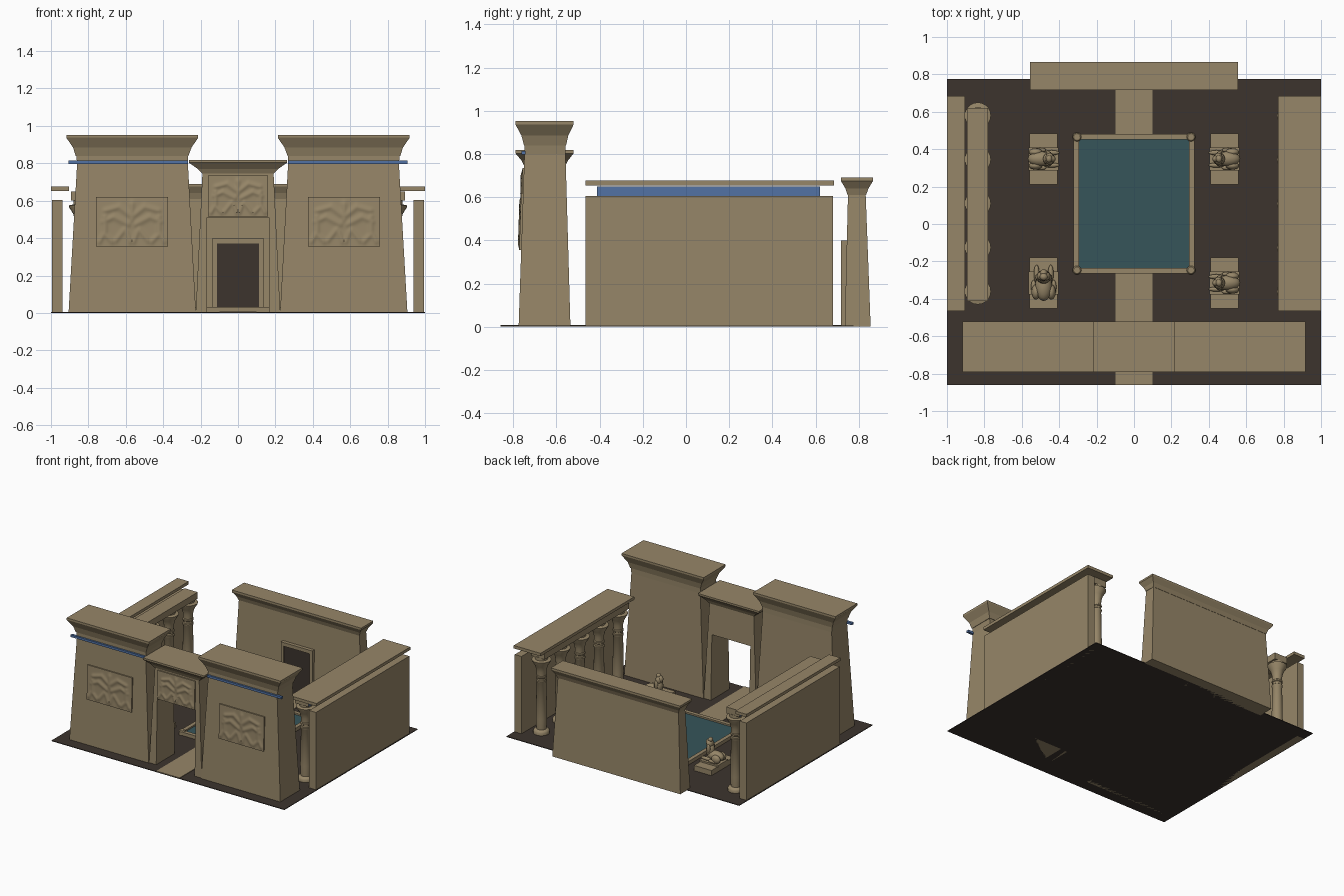
import bpy, bmesh, math
from mathutils import Matrix, Vector

if "Cube" in bpy.data.objects:
    bpy.data.objects.remove(bpy.data.objects["Cube"])


def material(name, rgb):
    m = bpy.data.materials.new(name)
    m.diffuse_color = (*rgb, 1)
    m.use_nodes = True
    m.node_tree.nodes["Principled BSDF"].inputs["Base Color"].default_value = m.diffuse_color
    return m


STONE = material("sandstone", (0.305, 0.238, 0.138))
EARTH = material("dark_earth", (0.045, 0.034, 0.027))
BLUE = material("blue_paint", (0.084, 0.17, 0.376))
WATER = material("pool_water", (0.037, 0.089, 0.102))


def finish(name, bm, *mats, smooth=False):
    bmesh.ops.recalc_face_normals(bm, faces=bm.faces)
    me = bpy.data.meshes.new(name)
    bm.to_mesh(me)
    bm.free()
    for m in mats:
        me.materials.append(m)
    ob = bpy.data.objects.new(name, me)
    bpy.context.collection.objects.link(ob)
    if smooth:
        bpy.ops.object.select_all(action='DESELECT')
        ob.select_set(True)
        bpy.context.view_layer.objects.active = ob
        bpy.ops.object.shade_smooth_by_angle(angle=math.radians(40))
    return ob


def loft(name, layers, mat=STONE, side=1):
    """Stack of rectangles (z, x0, x1, y0, y1); side=-1 mirrors in x."""
    bm = bmesh.new()
    rings = []
    for z, x0, x1, y0, y1 in layers:
        rings.append([bm.verts.new((side * x, y, z))
                      for x, y in ((x0, y0), (x1, y0), (x1, y1), (x0, y1))])
    bm.faces.new(rings[0])
    bm.faces.new(rings[-1])
    for a, b in zip(rings, rings[1:]):
        for i in range(4):
            j = (i + 1) % 4
            bm.faces.new((a[i], a[j], b[j], b[i]))
    return finish(name, bm, mat)


def box(name, x0, x1, y0, y1, z0, z1, mat=STONE, side=1):
    return loft(name, [(z0, x0, x1, y0, y1), (z1, x0, x1, y0, y1)], mat, side)


def lathe(name, profile, x, y, n=20):
    bm = bmesh.new()
    rings = [[bm.verts.new((x + r * math.cos(2 * math.pi * i / n),
                            y + r * math.sin(2 * math.pi * i / n), z))
              for i in range(n)] for r, z in profile]
    bm.faces.new(rings[0])
    bm.faces.new(rings[-1])
    for a, b in zip(rings, rings[1:]):
        for i in range(n):
            j = (i + 1) % n
            bm.faces.new((a[i], a[j], b[j], b[i]))
    return finish(name, bm, STONE, smooth=True)


# Carved figures as strokes (u0, v0, u1, v1, radius) in a unit half panel
STROKES = [(0.0, .55, .0, .85, .07), (.0, .6, .35, .8, .06), (.35, .8, .75, .72, .05),
           (.1, .45, .5, .6, .06), (.5, .6, .8, .5, .05), (.75, .25, .75, .6, .06),
           (.75, .25, .55, .1, .05), (.75, .3, .9, .1, .05), (.2, .35, .45, .12, .05),
           (.15, .3, .05, .1, .05)]


def relief_panel(name, cx, w, z0, z1, wall_y):
    bm = bmesh.new()
    nu, nv = 44, 30
    grid = []
    for j in range(nv + 1):
        row = []
        for i in range(nu + 1):
            u, v = 2 * i / nu - 1, j / nv
            p, h = Vector((abs(u), v)), 0
            for a, b, c, d, r in STROKES:
                s, e = Vector((a, b)), Vector((c, d))
                t = max(0, min(1, (p - s).dot(e - s) / (e - s).length_squared))
                h = max(h, math.exp(-((p - s - (e - s) * t).length / r) ** 2))
            z = z0 + (z1 - z0) * v
            row.append(bm.verts.new((cx + u * w / 2, wall_y(z) - 0.009 - 0.007 * h, z)))
        grid.append(row)
    for j in range(nv):
        for i in range(nu):
            bm.faces.new((grid[j][i], grid[j][i + 1], grid[j + 1][i + 1], grid[j + 1][i]))
    # returns into the wall
    rim = [e for e in bm.edges if e.is_boundary]
    ext = bmesh.ops.extrude_edge_only(bm, edges=rim)
    for v in ext["geom"]:
        if isinstance(v, bmesh.types.BMVert):
            v.co.y = wall_y(v.co.z) + 0.005
    return finish(name, bm, STONE, smooth=True)


# Ground and paths
box("ground", -1, 1, -0.86, 0.775, 0, 0.005, EARTH)
box("front_path", -0.1, 0.1, -0.86, -0.265, 0.002, 0.009)
box("back_path", -0.1, 0.1, 0.48, 0.74, 0.002, 0.009)

# Entrance towers with flared cornices, blue rods and carved panels
tower_y = lambda z: -0.775 + 0.028 * z / 0.84
for s, tag in ((1, "right"), (-1, "left")):
    loft(tag + "_tower", [(0, .225, .906, -.775, -.535), (.80, .268, .86, -.748, -.558),
                          (.84, .268, .865, -.748, -.558)], side=s)
    loft(tag + "_tower_cornice", [(.84, .265, .868, -.75, -.555), (.885, .248, .882, -.762, -.545),
                                  (.937, .213, .918, -.79, -.52), (.952, .213, .918, -.79, -.52)],
         side=s)
    box(tag + "_tower_rod", .268, .905, -.762, -.742, .797, .814, BLUE, s)
    relief_panel(tag + "_tower_relief", s * .567, .385, .355, .62, tower_y)

# Gate between the towers
gate_y = lambda z: -0.768 + 0.02 * z / 0.75
XG = lambda z: .226 - .036 * z / .75
for s, tag in ((1, "right"), (-1, "left")):
    loft(tag + "_gate_jamb", [(0, .165, XG(0), gate_y(0), -.54),
                              (.51, .165, XG(.51), gate_y(.51), -.553)], side=s)
loft("gate_lintel", [(.51, -XG(.51), XG(.51), gate_y(.51), -.553),
                     (.75, -XG(.75), XG(.75), gate_y(.75), -.56)])
loft("gate_cornice", [(.745, -.192, .192, -.75, -.558), (.77, -.215, .215, -.762, -.546),
                      (.803, -.262, .262, -.79, -.52), (.817, -.262, .262, -.79, -.52)])
relief_panel("gate_relief", 0, .32, .515, .735, gate_y)

# Back wall with false door
loft("back_wall", [(0, -.55, .55, .735, .855), (.61, -.518, .518, .75, .832)])
loft("back_wall_cornice", [(.61, -.52, .52, .748, .834), (.64, -.53, .53, .738, .845),
                           (.675, -.555, .555, .717, .866), (.69, -.555, .555, .717, .866)])
for s, tag in ((1, "right"), (-1, "left")):
    box(tag + "_door_frame", .112, .135, .718, .755, 0, .40, side=s)
box("door_frame_top", -.112, .112, .718, .755, .372, .40)
box("door_panel", -.112, .112, .726, .755, 0, .372, EARTH)

# Side colonnades: wall, roof slab, beam with blue outer face, columns
COLUMN = [(.058, .005), (.058, .025), (.05, .035), (.036, .04), (.04, .12), (.035, .40),
          (.039, .405), (.039, .415), (.034, .42), (.034, .435), (.039, .44), (.039, .45),
          (.034, .455), (.036, .49), (.046, .53), (.068, .565), (.07, .575),
          (.045, .58), (.045, .605)]
for s, tag, inner in ((1, "right", .77), (-1, "left", .903)):
    box(tag + "_side_wall", .937, .995, -.465, .68, 0, .605, side=s)
    box(tag + "_roof_slab", inner, 1, -.465, .685, .653, .676, side=s)
    beam = box(tag + "_beam", .78, .893, -.412, .62, .60, .65, side=s)
    beam.data.materials.append(BLUE)
    for f in beam.data.polygons:
        if f.normal.x * s > .9:
            f.material_index = 1
    for i in range(5):
        lathe(f"{tag}_column_{i + 1}", COLUMN, s * .835, -.36 + .235 * i)

# Pool with rim and corner posts
box("water", -.3, .3, -.24, .46, .004, .02, WATER)
for s, tag in ((1, "right"), (-1, "left")):
    box(tag + "_pool_rim", .293, .323, -.265, .482, .004, .032, side=s)
    for y in (-.247, .465):
        lathe(tag + "_pool_post", [(.024, .004), (.024, .034), (.018, .04)], s * .305, y, 12)
box("front_pool_rim", -.293, .293, -.265, -.235, .004, .032)
box("back_pool_rim", -.293, .293, .452, .482, .004, .032)

# Reclining guardian statues: (x, y, z, rx, ry, rz), facing local +x
BLOBS = [(-.015, 0, .04, .075, .042, .04), (.03, 0, .075, .034, .036, .055),
         (.034, 0, .125, .026, .034, .036), (.046, 0, .135, .022, .02, .028),
         (.03, 0, .16, .018, .02, .018)]
PAIRS = [(-.045, .038, .03, .038, .022, .034), (.045, .035, .014, .045, .014, .014),
         (-.02, .05, .012, .035, .013, .012), (.028, .03, .095, .016, .012, .036)]


def statue(name, x, y, angle, size):
    bm = bmesh.new()
    blobs = BLOBS + [(a, s * b, *r) for a, b, *r in PAIRS for s in (1, -1)]
    place = Matrix.Translation((x, y, .055)) @ Matrix.Rotation(angle, 4, 'Z') @ Matrix.Scale(size, 4)
    for bx, by, bz, rx, ry, rz in blobs:
        bmesh.ops.create_uvsphere(bm, u_segments=16, v_segments=10, radius=1,
                                  matrix=place @ Matrix.Translation((bx, by, bz))
                                  @ Matrix.Diagonal((rx, ry, rz, 1)))
    finish(name, bm, STONE, smooth=True)


for name, x, y, angle, size in (("back_left", -.483, .348, 0, .95),
                                ("back_right", .483, .348, math.pi, .95),
                                ("front_right", .483, -.315, math.pi, .95),
                                ("front_left", -.483, -.315, math.pi / 2, 1.08)):
    box(name + "_pedestal", x - .075, x + .075, y - .137, y + .137, .004, .045)
    box(name + "_plinth", x - .08, x + .08, y - .062, y + .062, .04, .057)
    statue(name + "_statue", x, y, angle, size)
